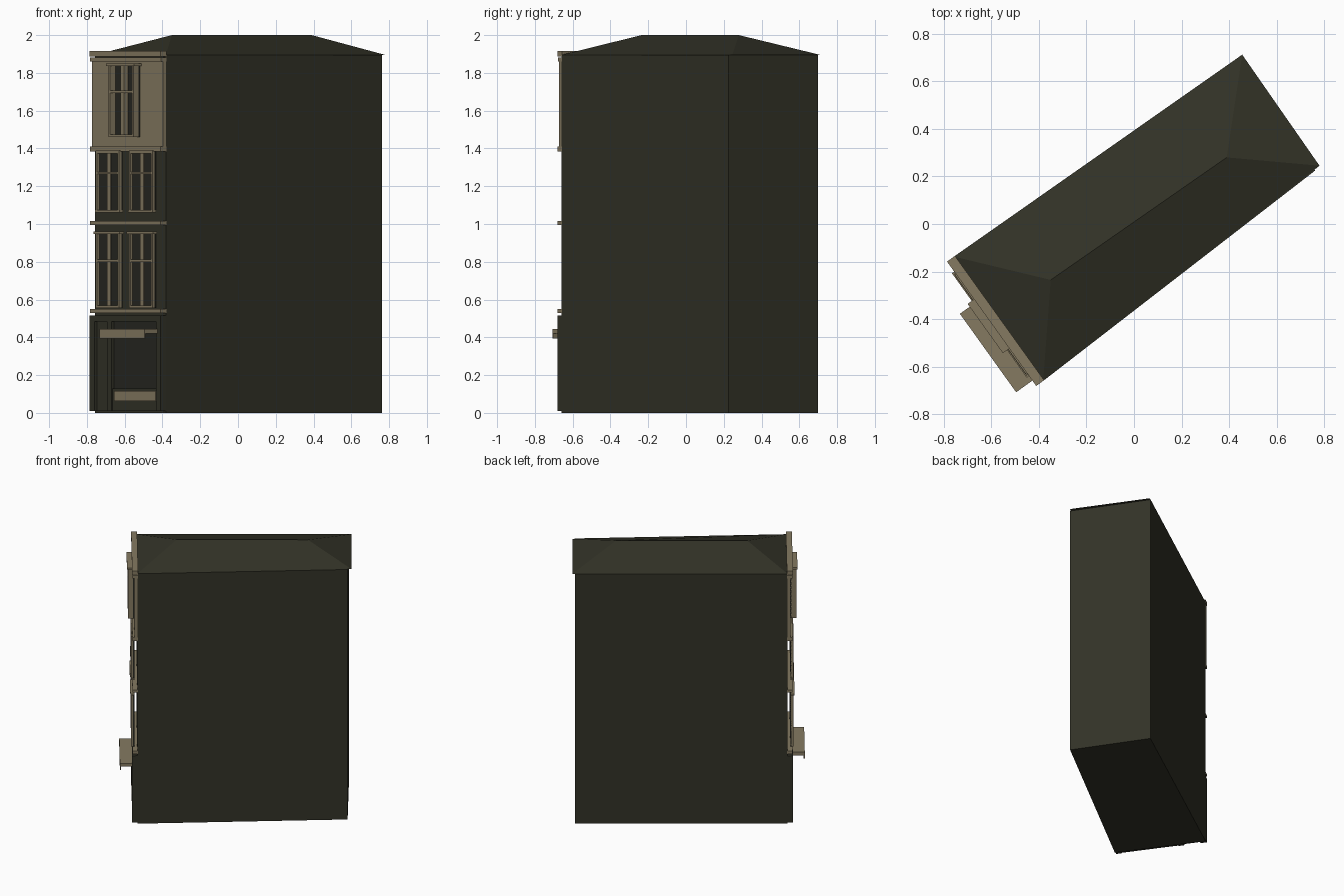
import bpy, bmesh
from mathutils import Vector

cube = bpy.data.objects.get("Cube")
if cube:
    bpy.data.objects.remove(cube, do_unlink=True)


def material(name, rgb):
    m = bpy.data.materials.new(name)
    m.use_nodes = True
    m.diffuse_color = (*rgb, 1)
    m.node_tree.nodes["Principled BSDF"].inputs["Base Color"].default_value = (*rgb, 1)
    return m


DARK = material("dark olive wall", (0.032, 0.032, 0.020))
GLASS = material("dark glass", (0.020, 0.021, 0.016))
STONE = material("brown stone", (0.235, 0.195, 0.120))

# Plan of the house: four wall corners, starting at the facade's left end
PLAN = [Vector(p) for p in ((-0.757, -0.137), (-0.382, -0.66), (0.762, 0.225), (0.44, 0.70))]
ALONG = (PLAN[1] - PLAN[0]).normalized()
OUT = Vector((ALONG.y, -ALONG.x))
WIDTH = (PLAN[1] - PLAN[0]).length


def finish(name, bm, mat):
    bmesh.ops.recalc_face_normals(bm, faces=bm.faces)
    mesh = bpy.data.meshes.new(name)
    bm.to_mesh(mesh)
    bm.free()
    mesh.materials.append(mat)
    ob = bpy.data.objects.new(name, mesh)
    bpy.context.scene.collection.objects.link(ob)
    return ob


def on_facade(name, mat, *boxes):
    """Boxes given as (along range, outward range, height range) on the facade."""
    bm = bmesh.new()
    for u, w, z in boxes:
        verts = bmesh.ops.create_cube(bm, size=1)["verts"]
        for v in verts:
            p = PLAN[0] + ALONG * u[v.co.x > 0] + OUT * w[v.co.y > 0]
            v.co = (p.x, p.y, z[v.co.z > 0])
    return finish(name, bm, mat)


# House body
bm = bmesh.new()
base = bm.faces.new([bm.verts.new((p.x, p.y, 0)) for p in PLAN])
top = bmesh.ops.extrude_face_region(bm, geom=[base])["geom"]
for v in top:
    if isinstance(v, bmesh.types.BMVert):
        v.co.z = 1.895
finish("house_walls", bm, DARK)

# Hipped roof, with a small overhang at the back
bm = bmesh.new()
eaves = [PLAN[0], PLAN[1], Vector((0.78, 0.245)), Vector((0.455, 0.712))]
a, b, c, d = [bm.verts.new((p.x, p.y, 1.895)) for p in eaves]
front = bm.verts.new((-0.35, -0.235, 2))
back = bm.verts.new((0.39, 0.28, 2))
for f in ((a, b, front), (b, c, back, front), (c, d, back), (d, a, front, back), (d, c, b, a)):
    bm.faces.new(f)
finish("hipped_roof", bm, DARK)

# Upper storey facing and horizontal bands
FULL = (0, WIDTH)
on_facade("upper_storey_facing", STONE, (FULL, (0, 0.02), (1.40, 1.87)))
for name, low, high, depth in (("first_floor_band", 0.53, 0.55, 0.034),
                               ("second_floor_band", 0.995, 1.015, 0.034),
                               ("third_floor_band", 1.385, 1.41, 0.034),
                               ("lower_cornice", 1.86, 1.882, 0.032),
                               ("top_cornice", 1.887, 1.915, 0.036)):
    on_facade(name, STONE, (FULL, (-0.005, depth), (low, high)))


def window(name, left, right, low, high, bar, w0, w1, head, sill):
    """Sash window: glass, jambs, mullion, crossbar, head and sill."""
    t = 0.014
    mid = (left + right) / 2
    z = (low, high)
    on_facade(name + "_glass", GLASS, ((left, right), (w0, w0 + 0.008), z))
    on_facade(name + "_frame", STONE,
              ((left, left + t), (w0, w1), z),
              ((right - t, right), (w0, w1), z),
              ((mid - 0.015, mid + 0.015), (w0, w1 - 0.008), z),
              ((left, right), (w0, w1), (bar - 0.006, bar + 0.006)),
              ((left - head, right + head), (w0, w1 + head / 2), (high - t, high)),
              ((left - sill, right + sill), (w0, w1 + sill / 2), (low, low + t)))


# Paired windows of the two middle storeys, single one above
for side, left in (("left", 0.064), ("right", 0.366)):
    window(side + "_first_floor_window", left, left + 0.214, 0.555, 0.96, 0.805,
           0.02, 0.042, 0.012, 0)
    window(side + "_second_floor_window", left, left + 0.214, 1.06, 1.388, 1.27,
           0.02, 0.042, 0, 0.004)
window("top_floor_window", 0.21, 0.435, 1.46, 1.85, 1.70, 0.02, 0.062, 0.015, 0)

# Shopfront: frame, recessed door and display window
Z = (0.01, 0.515)
on_facade("shopfront_frame", DARK,
          ((0, 0.045), (0, 0.036), Z),
          ((0.16, 0.20), (0, 0.036), Z),
          ((0.605, WIDTH), (0, 0.036), Z),
          (FULL, (0, 0.036), (0.485, 0.515)),
          ((0.20, 0.605), (0, 0.030), (0.01, 0.13)))
on_facade("shop_door", DARK, ((0.045, 0.16), (0, 0.02), (0.01, 0.485)))
on_facade("shop_window_glass", GLASS, ((0.20, 0.605), (0, 0.02), (0.13, 0.485)))
on_facade("shopfront_panel", STONE, ((0.225, 0.60), (0.028, 0.036), (0.062, 0.115)))

# Awning with a hanging front lip
on_facade("awning", STONE,
          ((0.21, 0.616), (0.03, 0.12), (0.42, 0.445)),
          ((0.21, 0.616), (0.112, 0.12), (0.395, 0.42)))
